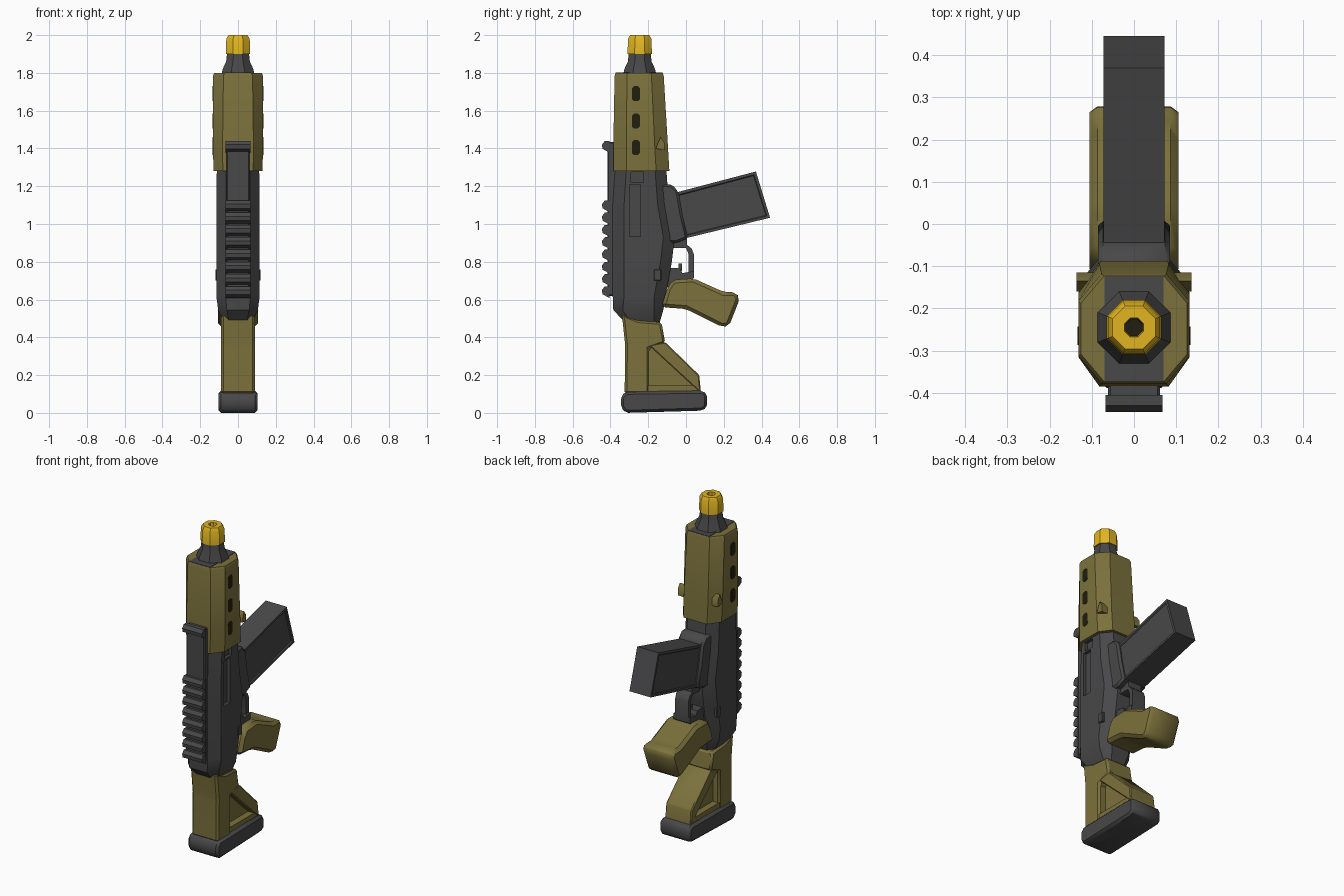
import bpy, bmesh, math

if "Cube" in bpy.data.objects:
    bpy.data.objects.remove(bpy.data.objects["Cube"])


def mat(name, c):
    m = bpy.data.materials.new(name)
    m.diffuse_color = (*c, 1)
    m.use_nodes = True
    m.node_tree.nodes["Principled BSDF"].inputs["Base Color"].default_value = m.diffuse_color
    return m


GREY = mat("dark_grey", (0.065, 0.065, 0.068))
OLIVE = mat("olive", (0.20, 0.165, 0.045))
YELLOW = mat("yellow", (0.75, 0.46, 0.015))
BLACK = mat("olive_black", (0.015, 0.013, 0.005))


def finish(name, bm, m, angle=35):
    bmesh.ops.recalc_face_normals(bm, faces=bm.faces)
    me = bpy.data.meshes.new(name)
    bm.to_mesh(me)
    bm.free()
    me.materials.append(m)
    ob = bpy.data.objects.new(name, me)
    bpy.context.collection.objects.link(ob)
    bpy.ops.object.select_all(action='DESELECT')
    ob.select_set(True)
    bpy.context.view_layer.objects.active = ob
    bpy.ops.object.shade_smooth_by_angle(angle=math.radians(angle))
    return ob


def prism(name, pts, x0, x1, m, bevel=0.0, panel=0.0):
    """Side profile (y, z) extruded from x0 to x1, optional sunk side panels."""
    bm = bmesh.new()
    a = [bm.verts.new((x0, y, z)) for y, z in pts]
    b = [bm.verts.new((x1, y, z)) for y, z in pts]
    n = len(pts)
    caps = [bm.faces.new(a), bm.faces.new(b[::-1])]
    for i in range(n):
        bm.faces.new((a[i], b[i], b[(i + 1) % n], a[(i + 1) % n]))
    bmesh.ops.recalc_face_normals(bm, faces=bm.faces)
    if panel:
        bmesh.ops.inset_individual(bm, faces=caps, thickness=panel, depth=0)
        bmesh.ops.inset_individual(bm, faces=caps, thickness=0.006, depth=-0.006)
    if bevel:
        bmesh.ops.bevel(bm, geom=bm.edges[:], offset=bevel, segments=1,
                        affect='EDGES', clamp_overlap=True)
    return finish(name, bm, m)


def box(name, x, y, z, m, bevel=0.0):
    return prism(name, [(y[0], z[0]), (y[1], z[0]), (y[1], z[1]), (y[0], z[1])],
                 x[0], x[1], m, bevel)


def loft(name, rings, m):
    """Stack of point rings joined by quads and capped."""
    bm = bmesh.new()
    vs = [[bm.verts.new(p) for p in r] for r in rings]
    for r, s in zip(vs, vs[1:]):
        for i in range(len(r)):
            j = (i + 1) % len(r)
            bm.faces.new((r[i], r[j], s[j], s[i]))
    bm.faces.new(vs[0][::-1])
    bm.faces.new(vs[-1])
    return finish(name, bm, m)


def octo(z, y0, y1, hx, cx, cy):
    """Chamfered rectangle at height z."""
    return [(-hx + cx, y0, z), (hx - cx, y0, z), (hx, y0 + cy, z), (hx, y1 - cy, z),
            (hx - cx, y1, z), (-hx + cx, y1, z), (-hx, y1 - cy, z), (-hx, y0 + cy, z)]


def circ(z, r, n=8, y=-0.245):
    return [(r * math.cos(math.tau * (i + .5) / n), y + r * math.sin(math.tau * (i + .5) / n), z)
            for i in range(n)]


# muzzle
loft("barrel_collar", [circ(1.78, 0.098), circ(1.82, 0.088), circ(1.86, 0.068), circ(1.91, 0.062)], GREY)
loft("muzzle_tip", [circ(1.90, 0.07), circ(1.98, 0.067), circ(2.0, 0.055), circ(2.0, 0.024),
                    circ(1.94, 0.02)], YELLOW)
loft("muzzle_bore", [circ(1.935, 0.022), circ(1.975, 0.0215)], BLACK)

# handguard with grey end strip, vents and small hooks
loft("handguard", [octo(1.28, -0.385, -0.088, 0.13, 0.05, 0.07),
                   octo(1.40, -0.385, -0.095, 0.132, 0.05, 0.07),
                   octo(1.785, -0.378, -0.118, 0.132, 0.055, 0.065),
                   octo(1.80, -0.373, -0.123, 0.126, 0.055, 0.065)], OLIVE)
box("handguard_end_strip", (-0.07, 0.07), (-0.372, -0.124), (1.797, 1.803), GREY)
for s, side in ((-1, "left"), (1, "right")):
    for i, z in enumerate((1.405, 1.545, 1.69)):
        h, w, c = 0.04, 0.022, 0.012
        y = -0.265
        prism(f"vent_{side}_{i}", [(y - w, z - h + c), (y - w + c, z - h), (y + w - c, z - h),
              (y + w, z - h + c), (y + w, z + h - c), (y + w - c, z + h),
              (y - w + c, z + h), (y - w, z + h - c)], s * 0.126, s * 0.134, BLACK)
    prism(f"hook_{side}", [(-0.16, 1.40), (-0.115, 1.39), (-0.115, 1.43), (-0.135, 1.46)],
          s * 0.095, s * 0.136, OLIVE)

# receiver
receiver = loft("receiver", [octo(0.475, -0.32, -0.14, 0.075, 0.03, 0.03),
                             octo(0.545, -0.385, -0.12, 0.105, 0.045, 0.05),
                             octo(0.62, -0.388, -0.108, 0.115, 0.05, 0.06),
                             octo(0.80, -0.388, -0.075, 0.115, 0.05, 0.06),
                             octo(0.93, -0.388, -0.06, 0.115, 0.05, 0.06),
                             octo(1.10, -0.388, -0.09, 0.115, 0.05, 0.06),
                             octo(1.30, -0.375, -0.105, 0.112, 0.05, 0.06)], GREY)
# side port and charging slot cut into the receiver
for y, z in (((-0.30, -0.24), (0.935, 1.21)), ((-0.29, -0.225), (1.22, 1.275))):
    cut = box("port_cutter", (0.095, 0.2), y, z, GREY)
    mod = receiver.modifiers.new("port", 'BOOLEAN')
    mod.operation = 'DIFFERENCE'
    mod.object = cut
    bpy.context.view_layer.objects.active = receiver
    bpy.ops.object.modifier_apply(modifier="port")
    bpy.data.objects.remove(cut)
for s, side in ((-1, "left"), (1, "right")):
    box(f"selector_{side}", (s * 0.10, s * 0.12), (-0.17, -0.13), (0.70, 0.76), GREY, 0.004)

# top rail
box("rail_base", (-0.062, 0.062), (-0.416, -0.36), (0.62, 1.435), GREY, 0.006)
for i, z in enumerate([0.64 + 0.065 * k for k in range(8)] + [1.41]):
    prism(f"rail_tooth_{i}", [(-0.405, z - 0.032), (-0.442, z - 0.012), (-0.445, z + 0.01),
                              (-0.43, z + 0.03), (-0.405, z + 0.03)], -0.067, 0.067, GREY)

# magazine and its well
prism("magazine_well", [(-0.16, 1.21), (-0.075, 1.21), (-0.04, 1.17), (-0.02, 1.05),
                        (0.01, 0.925), (-0.05, 0.90), (-0.16, 0.90)], -0.085, 0.085, GREY, 0.012)
prism("magazine", [(-0.09, 1.157), (0.37, 1.278), (0.445, 1.033), (-0.05, 0.913)],
      -0.072, 0.072, GREY, 0, 0.02)

# trigger guard
prism("guard_front", [(-0.11, 0.93), (0.005, 0.925), (0.005, 0.89), (0.03, 0.87), (0.042, 0.84),
                      (0.042, 0.72), (0.014, 0.72), (0.014, 0.84), (0.0, 0.872), (-0.11, 0.872)],
      -0.045, 0.045, GREY)
prism("guard_base", [(-0.11, 0.77), (-0.03, 0.765), (-0.02, 0.74), (0.042, 0.75), (0.042, 0.715),
                     (0.0, 0.68), (-0.12, 0.66)], -0.055, 0.055, GREY)
box("trigger", (-0.015, 0.015), (-0.04, -0.022), (0.75, 0.79), GREY)

# pistol grip
prism("grip", [(-0.10, 0.66), (-0.07, 0.705), (0.04, 0.712), (0.20, 0.64), (0.265, 0.638),
               (0.285, 0.605), (0.228, 0.46), (0.19, 0.455), (0.0, 0.55), (-0.13, 0.56)],
      -0.105, 0.105, OLIVE, 0.018)

# stock: tube, diagonal strut, thin web
prism("stock_tube", [(-0.34, 0.525), (-0.25, 0.49), (-0.13, 0.48), (-0.11, 0.37), (-0.195, 0.34),
                     (-0.195, 0.10), (-0.325, 0.10), (-0.322, 0.36)], -0.09, 0.09, OLIVE, 0.012)
prism("stock_strut", [(-0.20, 0.36), (-0.11, 0.375), (0.07, 0.20), (0.08, 0.10), (0.055, 0.125)],
      -0.088, 0.088, OLIVE, 0.006)
prism("stock_web", [(-0.21, 0.37), (0.06, 0.14), (0.06, 0.10), (-0.21, 0.10)], -0.045, 0.045, OLIVE)
box("stock_foot", (-0.085, 0.085), (-0.31, 0.075), (0.10, 0.145), OLIVE)

# butt pad
prism("butt_pad", [(-0.32, 0.0), (-0.345, 0.03), (-0.345, 0.085), (-0.32, 0.112), (0.085, 0.118),
                   (0.112, 0.10), (0.112, 0.03), (0.085, 0.012)], -0.103, 0.103, GREY, 0.014)
